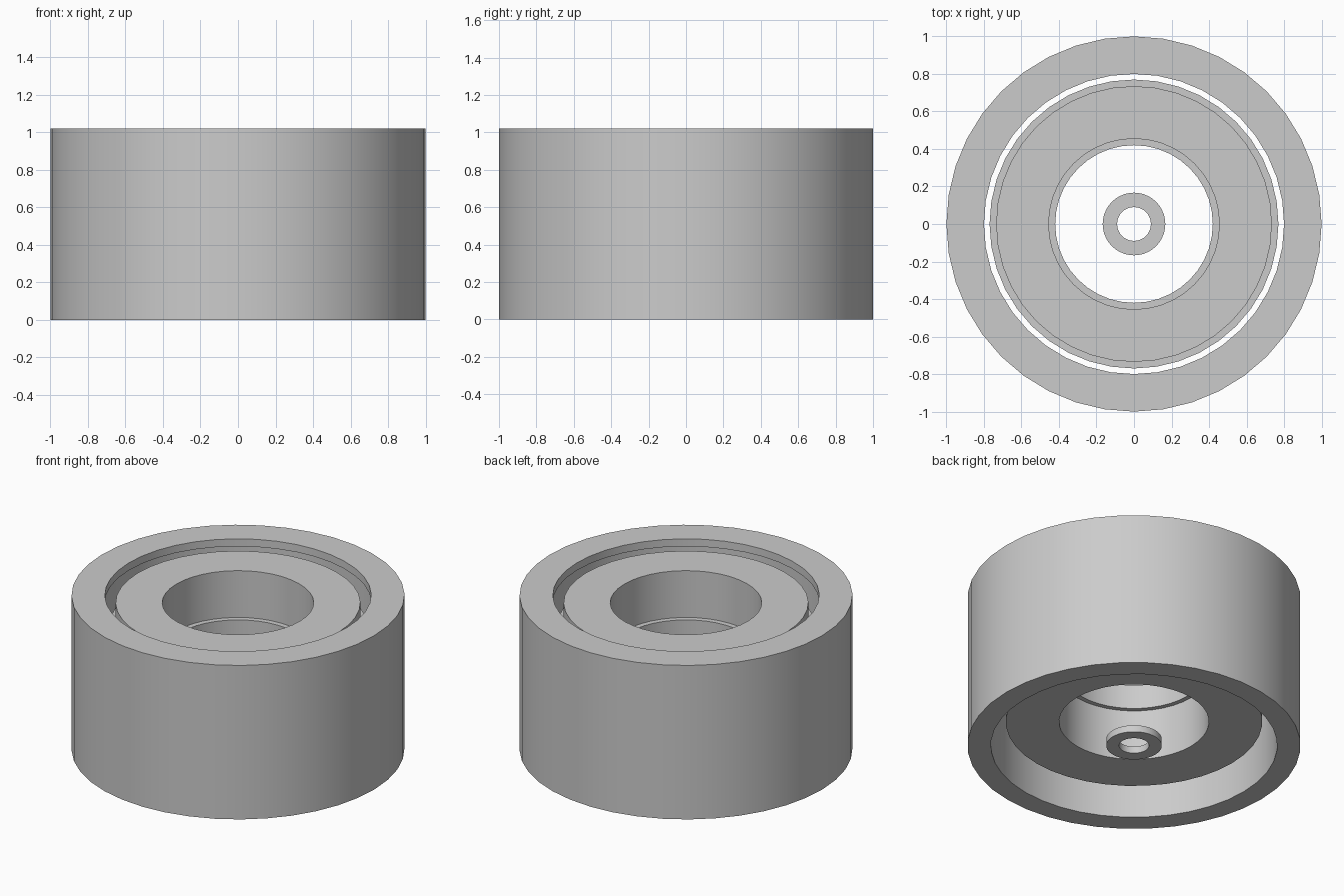
import bpy
import bmesh
import math

cube = bpy.data.objects.get("Cube")
if cube:
    bpy.data.objects.remove(cube, do_unlink=True)

SIDES = 40

grey = bpy.data.materials.new("plain_grey")
grey.use_nodes = True
colour = (0.6, 0.6, 0.6, 1)
grey.diffuse_color = colour
grey.node_tree.nodes["Principled BSDF"].inputs["Base Color"].default_value = colour


def turned_part(name, profile):
    """Revolve a closed (radius, height) outline around the z axis."""
    bm = bmesh.new()
    rings = []
    for i in range(SIDES):
        a = 2 * math.pi * i / SIDES
        rings.append([bm.verts.new((r * math.cos(a), r * math.sin(a), z)) for r, z in profile])
    for i, ring in enumerate(rings):
        following = rings[(i + 1) % SIDES]
        for j in range(len(profile)):
            k = (j + 1) % len(profile)
            bm.faces.new((ring[j], following[j], following[k], ring[k]))
    bmesh.ops.recalc_face_normals(bm, faces=bm.faces)
    mesh = bpy.data.meshes.new(name)
    bm.to_mesh(mesh)
    bm.free()
    mesh.materials.append(grey)
    obj = bpy.data.objects.new(name, mesh)
    bpy.context.collection.objects.link(obj)
    bpy.ops.object.select_all(action="DESELECT")
    obj.select_set(True)
    bpy.context.view_layer.objects.active = obj
    bpy.ops.object.shade_smooth_by_angle(angle=math.radians(30))
    return obj


def ring_profile(inner, outer, low, high):
    return [(inner, low), (outer, low), (outer, high), (inner, high)]


# Outer sleeve with a narrow lip at the top
turned_part("outer_sleeve", [(0.86, 0), (1, 0), (1, 1.02), (0.8, 1.02), (0.8, 0.97), (0.86, 0.97)])

# Inner body with a raised band inside its bore
turned_part("inner_body", [(0.45, 0.165), (0.77, 0.165), (0.77, 0.83), (0.455, 0.83),
                           (0.455, 0.66), (0.42, 0.66), (0.42, 0.5), (0.45, 0.5)])

# Slightly narrower ring on top of the inner body
turned_part("top_ring", ring_profile(0.455, 0.735, 0.83, 0.97))

# Small loose washer at the bottom centre
turned_part("centre_washer", ring_profile(0.09, 0.167, 0, 0.045))
